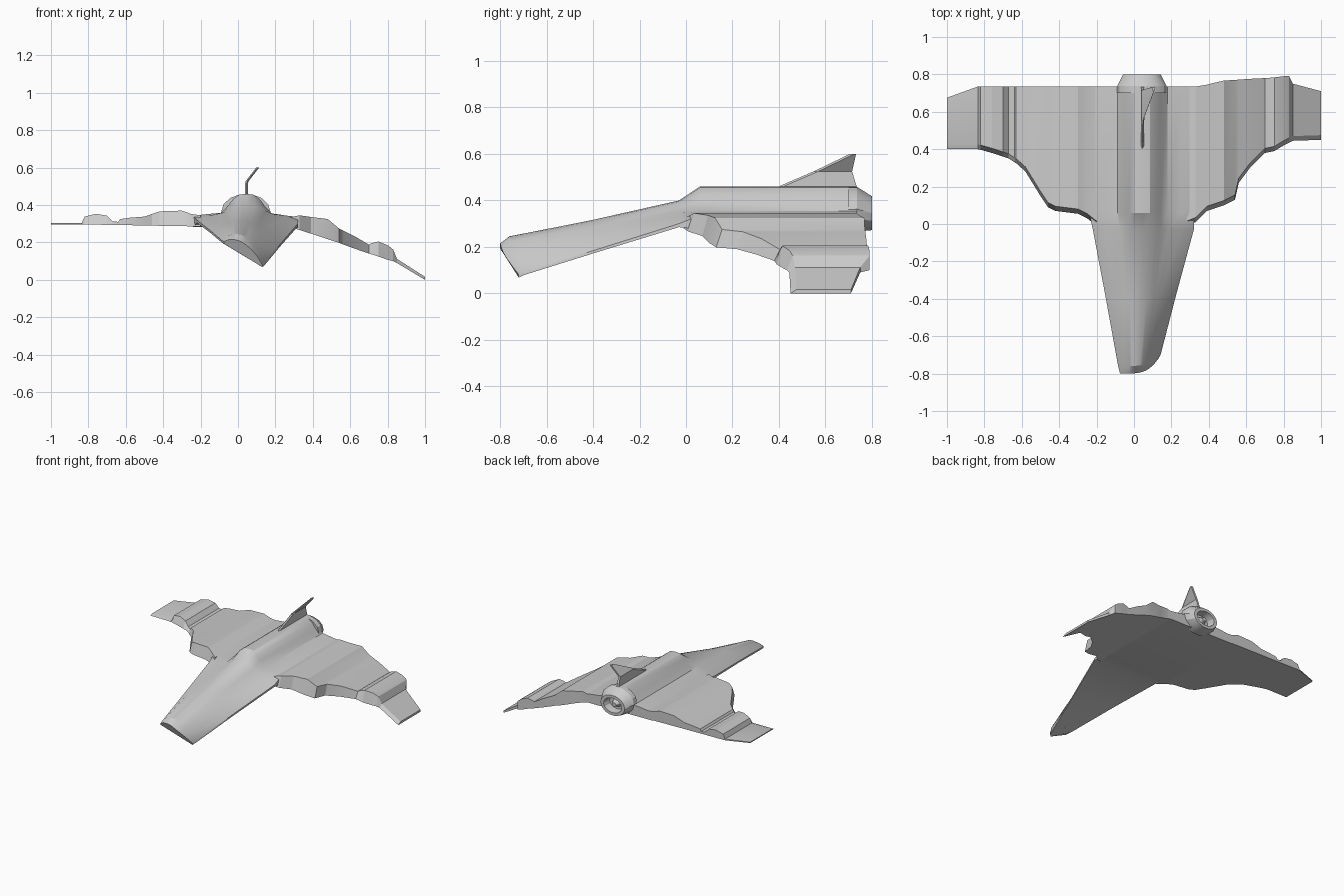
import bpy, bmesh, math


def make(name, rings, caps=(True, True), angle=28):
    """Loft closed rings with equal point counts into one solid."""
    bm = bmesh.new()
    vs = [[bm.verts.new(p) for p in ring] for ring in rings]
    n = len(vs[0])
    for a, b in zip(vs, vs[1:]):
        for i in range(n):
            j = (i + 1) % n
            bm.faces.new((a[i], a[j], b[j], b[i]))
    if caps[0]:
        bm.faces.new(vs[0])
    if caps[1]:
        bm.faces.new(vs[-1])
    bmesh.ops.recalc_face_normals(bm, faces=bm.faces)
    mesh = bpy.data.meshes.new(name)
    bm.to_mesh(mesh)
    bm.free()
    ob = bpy.data.objects.new(name, mesh)
    bpy.context.collection.objects.link(ob)
    bpy.ops.object.select_all(action='DESELECT')
    ob.select_set(True)
    bpy.context.view_layer.objects.active = ob
    bpy.ops.object.shade_smooth_by_angle(angle=math.radians(angle))
    return ob


# fuselage: arched section blending from a lens at the nose to a dome with shoulders
U = [0, .12, .27, .34, .38, .44, .51, .58, .64, .68, .75, .88, 1]
LENS = [0, .45, .8, .9, .95, 1, 1, .97, .93, .9, .8, .5, 0]
DOME = [0, .07, .15, .5, .75, .96, 1, .96, .75, .5, .15, .07, 0]


def section(yl, yr, xl, zl, xr, zr, h, k, thick):
    pts = []
    for u, a, b in zip(U, LENS, DOME):
        pts.append((xl + (xr - xl) * u, yl + (yr - yl) * u ** 4,
                    zl + (zr - zl) * u + h * (a + (b - a) * k)))
    pts.append((xr, yr, zr - thick))
    pts.append((xl, yl, zl - thick))
    return pts


make("fuselage", [
    section(-.80, -.72, -.075, .205, .13, .08, .055, 0, .012),
    section(-.76, -.70, -.085, .21, .142, .09, .085, 0, .012),
    section(-.40, -.38, -.15, .265, .225, .19, .085, .15, .012),
    section(-.03, -.03, -.22, .32, .32, .30, .09, .45, .015),
    section(.06, .06, -.24, .343, .32, .335, .121, 1, .06),
    section(.735, .735, -.24, .343, .32, .335, .121, 1, .06),
])


# wings: stations across the span (x, leading y, trailing y, top z, bottom z)
def wing(name, stations):
    make(name, [[(x, a, bot), (x, a + .025, top), (x, b, top), (x, b, bot)]
                for x, a, b, top, bot in stations], angle=18)


wing("left_wing", [
    (-.20, -.01, .735, .345, .285),
    (-.25, .03, .735, .352, .286),
    (-.30, .055, .735, .37, .287),
    (-.42, .07, .735, .366, .289),
    (-.46, .09, .735, .352, .290),
    (-.50, .15, .735, .338, .291),
    (-.58, .28, .735, .332, .292),
    (-.63, .325, .735, .325, .293),
    (-.64, .33, .735, .31, .293),
    (-.67, .35, .735, .312, .294),
    (-.70, .36, .735, .343, .294),
    (-.76, .38, .735, .353, .295),
    (-.82, .397, .735, .338, .296),
    (-.835, .40, .735, .305, .296),
    (-1.0, .40, .675, .304, .297),
])
wing("right_wing", [
    (.28, -.01, .735, .335, .28),
    (.33, .01, .735, .345, .266),
    (.39, .07, .745, .336, .247),
    (.48, .10, .767, .325, .217),
    (.54, .13, .77, .275, .198),
    (.56, .22, .772, .265, .19),
    (.62, .30, .776, .235, .168),
    (.70, .38, .78, .188, .14),
    (.715, .383, .781, .196, .136),
    (.75, .39, .784, .205, .125),
    (.80, .42, .79, .185, .107),
    (.83, .435, .79, .162, .10),
    (.85, .445, .75, .112, .09),
    (1.0, .45, .71, .016, 0),
])


# exhaust nozzle with a recessed mouth and a centre plug
def oval(y, rx, rz, z, n=14):
    return [(.042 + rx * math.cos(2 * math.pi * i / n), y,
             z + rz * math.sin(2 * math.pi * i / n)) for i in range(n)]


make("exhaust_nozzle", [
    oval(.70, .132, .098, .362), oval(.737, .132, .098, .362),
    oval(.80, .10, .075, .345), oval(.80, .075, .054, .345),
    oval(.742, .066, .048, .345),
])
make("exhaust_plug", [oval(.735, .04, .03, .345), oval(.785, .018, .014, .345)])

# tail fin: upright base, upper half leaning to the right
W = .008


def fin_ring(x, z, front, back):
    return [(x - W, front + .02, z), (x, front, z), (x + W, front + .02, z),
            (x + W, back, z), (x - W, back, z)]


make("tail_fin", [
    fin_ring(.045, .44, .37, .735),
    fin_ring(.045, .465, .41, .733),
    fin_ring(.047, .525, .55, .715),
    fin_ring(.105, .60, .705, .732),
])
